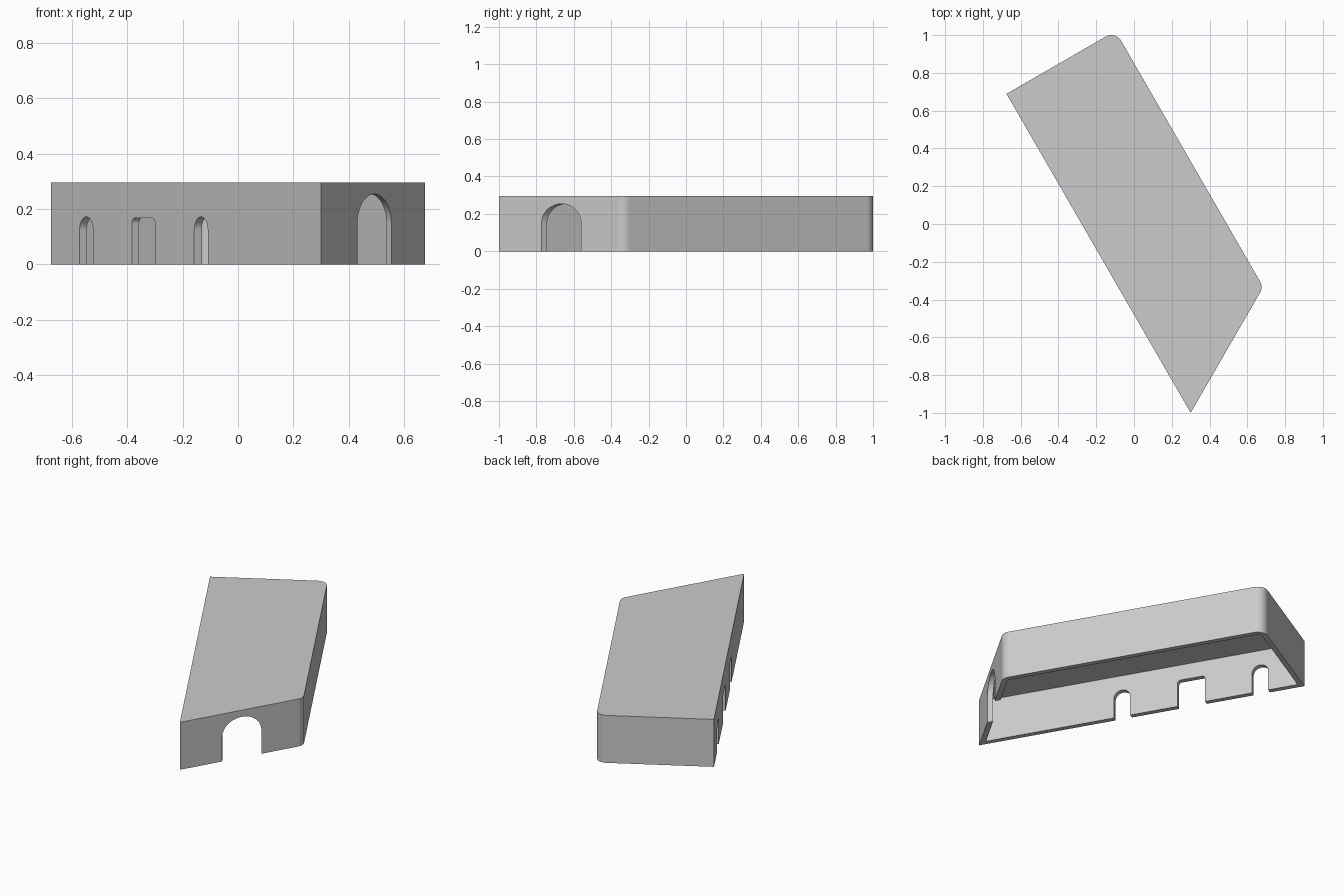
import bpy, bmesh, math
from mathutils import Matrix, Vector

cube = bpy.data.objects.get("Cube")
if cube:
    bpy.data.objects.remove(cube, do_unlink=True)

LENGTH, WIDTH, HEIGHT, WALL, ROUND = 1.95, 0.666, 0.295, 0.03, 0.06

grey = bpy.data.materials.new("plain grey")
grey.use_nodes = True
grey.diffuse_color = (0.6, 0.6, 0.6, 1)
grey.node_tree.nodes["Principled BSDF"].inputs["Base Color"].default_value = (0.6, 0.6, 0.6, 1)

# Body frame: long straight wall along local x, turned on the ground
PLACE = Matrix.Translation((-0.675, 0.689, 0)) @ Matrix.Rotation(math.radians(-60), 4, 'Z')


def fillet(corners, steps=12):
    """Round each (x, y, radius) corner of a convex outline."""
    out = []
    for i, (x, y, r) in enumerate(corners):
        p = Vector((x, y))
        if r == 0:
            out.append(p)
            continue
        a = (Vector(corners[i - 1][:2]) - p).normalized()
        b = (Vector(corners[(i + 1) % len(corners)][:2]) - p).normalized()
        half = a.angle(b) / 2
        centre = p + (a + b).normalized() * r / math.sin(half)
        start = p + a * r / math.tan(half) - centre
        end = p + b * r / math.tan(half) - centre
        sweep = math.pi - 2 * half
        for k in range(steps + 1):
            t = k / steps
            q = centre + (start * math.sin((1 - t) * sweep) + end * math.sin(t * sweep)) / math.sin(sweep)
            if not out or (q - out[-1]).length > 1e-5:
                out.append(q)
    return out


def prism(name, outline, low, high, order):
    """Extrude an outline; order maps (a, b, depth) to local x, y, z."""
    bm = bmesh.new()
    def put(p, d):
        abd = (p.x, p.y, d)
        return bm.verts.new(PLACE @ Vector([abd[i] for i in order]))
    face = bm.faces.new([put(p, low) for p in outline])
    top = [put(p, high) for p in outline]
    base = list(face.verts)
    bm.faces.new(top)
    for i in range(len(base)):
        bm.faces.new((base[i - 1], base[i], top[i], top[i - 1]))
    bmesh.ops.recalc_face_normals(bm, faces=bm.faces)
    mesh = bpy.data.meshes.new(name)
    bm.to_mesh(mesh)
    bm.free()
    mesh.materials.append(grey)
    obj = bpy.data.objects.new(name, mesh)
    bpy.context.collection.objects.link(obj)
    return obj


def footprint(t):
    """Body outline moved inward by t, with one slanted end."""
    def end(y):
        return LENGTH - y / math.sqrt(3) - t * 2 / math.sqrt(3)
    r = ROUND - t
    return fillet([(t, t, 0), (end(t), t, 0), (end(WIDTH - t), WIDTH - t, r), (t, WIDTH - t, r)])


def opening(centre, width, height, r):
    """Doorway outline with rounded top corners, running below the floor."""
    a, b = centre - width / 2, centre + width / 2
    return fillet([(a, -0.1, 0), (b, -0.1, 0), (b, height, r), (a, height, r)])


body = prism("hollow_body", footprint(0), 0, HEIGHT, (0, 1, 2))

# Hollow, end door and the three openings in the long wall
cutters = [
    prism("hollow_cutter", footprint(WALL), -0.1, HEIGHT - WALL, (0, 1, 2)),
    prism("end_door_cutter", opening(WIDTH / 2, 0.212, 0.254, 0.106), 1.4, 2.1, (2, 0, 1)),
]
for name, centre, width, height, r in (
        ("arch_cutter_1", 0.255, 0.098, 0.172, 0.049),
        ("square_cutter", 0.668, 0.166, 0.168, 0.02),
        ("arch_cutter_2", 1.083, 0.098, 0.172, 0.049)):
    cutters.append(prism(name, opening(centre, width, height, r), -0.1, 0.15, (0, 2, 1)))

bpy.ops.object.select_all(action='DESELECT')
bpy.context.view_layer.objects.active = body
body.select_set(True)
for cutter in cutters:
    cutter.hide_render = True
    cut = body.modifiers.new(cutter.name, 'BOOLEAN')
    cut.operation = 'DIFFERENCE'
    cut.solver = 'EXACT'
    cut.object = cutter
    bpy.ops.object.modifier_apply(modifier=cut.name)
    bpy.data.objects.remove(cutter, do_unlink=True)

# Smooth rounded corners, flat walls
bpy.ops.object.shade_smooth_by_angle(angle=math.radians(30))
weighted = body.modifiers.new("flat_walls", 'WEIGHTED_NORMAL')
weighted.keep_sharp = True
